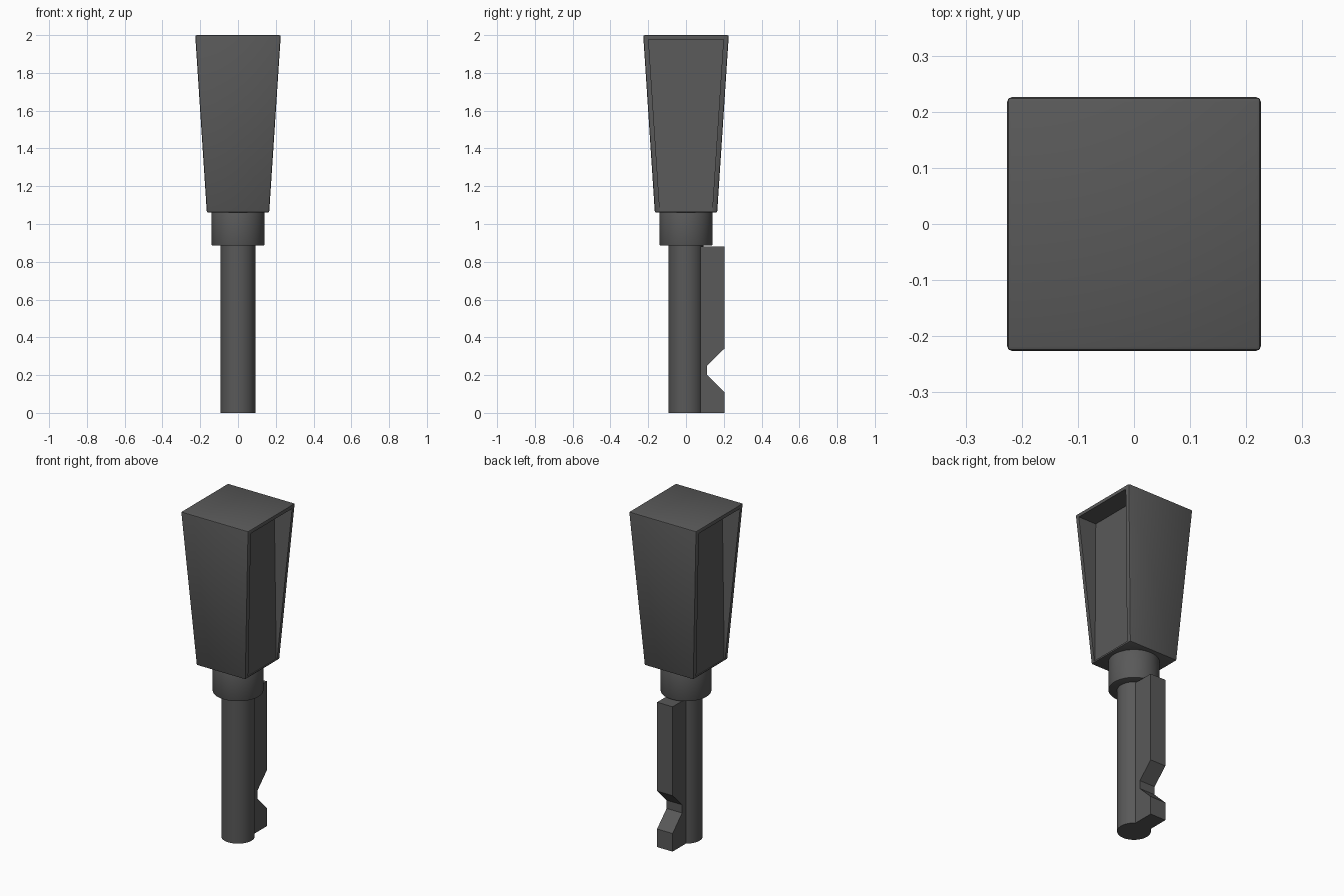
import bpy, bmesh, math
from mathutils import Vector

if "Cube" in bpy.data.objects:
    bpy.data.objects.remove(bpy.data.objects["Cube"])

mat = bpy.data.materials.new("dark_grey")
mat.diffuse_color = (0.1, 0.1, 0.1, 1)
mat.use_nodes = True
mat.node_tree.nodes["Principled BSDF"].inputs["Base Color"].default_value = mat.diffuse_color


def finish(name, bm, smooth=True):
    bmesh.ops.recalc_face_normals(bm, faces=bm.faces)
    me = bpy.data.meshes.new(name)
    bm.to_mesh(me)
    bm.free()
    me.materials.append(mat)
    ob = bpy.data.objects.new(name, me)
    bpy.context.collection.objects.link(ob)
    if smooth:
        bpy.ops.object.select_all(action='DESELECT')
        ob.select_set(True)
        bpy.context.view_layer.objects.active = ob
        bpy.ops.object.shade_smooth_by_angle(angle=math.radians(35))
    return ob


def cylinder(name, r, z0, z1, chamfer=0.0):
    bm = bmesh.new()
    bmesh.ops.create_cone(bm, cap_ends=True, segments=48, radius1=r, radius2=r, depth=z1 - z0)
    bmesh.ops.translate(bm, verts=bm.verts, vec=(0, 0, (z0 + z1) / 2))
    if chamfer:
        rim = [e for e in bm.edges if abs(e.verts[0].co.z - e.verts[1].co.z) < 1e-5]
        bmesh.ops.bevel(bm, geom=rim, offset=chamfer, segments=2, profile=0.5, affect='EDGES')
    finish(name, bm)


# Tapered handle with softened edges
Z0, Z1, B, T = 1.06, 2.0, 0.165, 0.2265
bm = bmesh.new()
bmesh.ops.create_cube(bm, size=2)
for v in bm.verts:
    h = T if v.co.z > 0 else B
    v.co = Vector((v.co.x * h, v.co.y * h, Z1 if v.co.z > 0 else Z0))
bmesh.ops.bevel(bm, geom=bm.edges[:], offset=0.008, segments=2, profile=0.5, affect='EDGES')

# Wedge recess on both x sides, deep at the top and flush at the bottom
for s in (-1, 1):
    face = max(bm.faces, key=lambda f: f.calc_area() * f.normal.x * s)
    bmesh.ops.inset_region(bm, faces=[face], thickness=0.015, use_even_offset=True)
    for v in face.verts:
        top = v.co.z > 1.5
        z = 1.977 if top else 1.07
        half = B + (T - B) * (z - Z0) / (Z1 - Z0)
        v.co = (s * half, math.copysign(half - 0.027, v.co.y), z)
    floor = bmesh.ops.extrude_discrete_faces(bm, faces=[face])["faces"][0]
    for v in floor.verts:
        v.co.x = s * (0.105 if v.co.z > 1.5 else 0.160)
finish("handle", bm)

# Collar and shaft
cylinder("collar", 0.14, 0.885, 1.07, 0.006)
cylinder("shaft", 0.092, 0.0, 0.90)

# Notched key bit on the back of the shaft
profile = [(0, 0), (0.203, 0), (0.203, 0.11), (0.112, 0.2), (0.112, 0.25),
           (0.203, 0.34), (0.203, 0.88), (0, 0.88)]
bm = bmesh.new()
f = bm.faces.new([bm.verts.new((-0.052, y, z)) for y, z in profile])
ext = bmesh.ops.extrude_face_region(bm, geom=[f])["geom"]
bmesh.ops.translate(bm, verts=[g for g in ext if isinstance(g, bmesh.types.BMVert)],
                    vec=(0.104, 0, 0))
finish("key_bit", bm, smooth=False)
